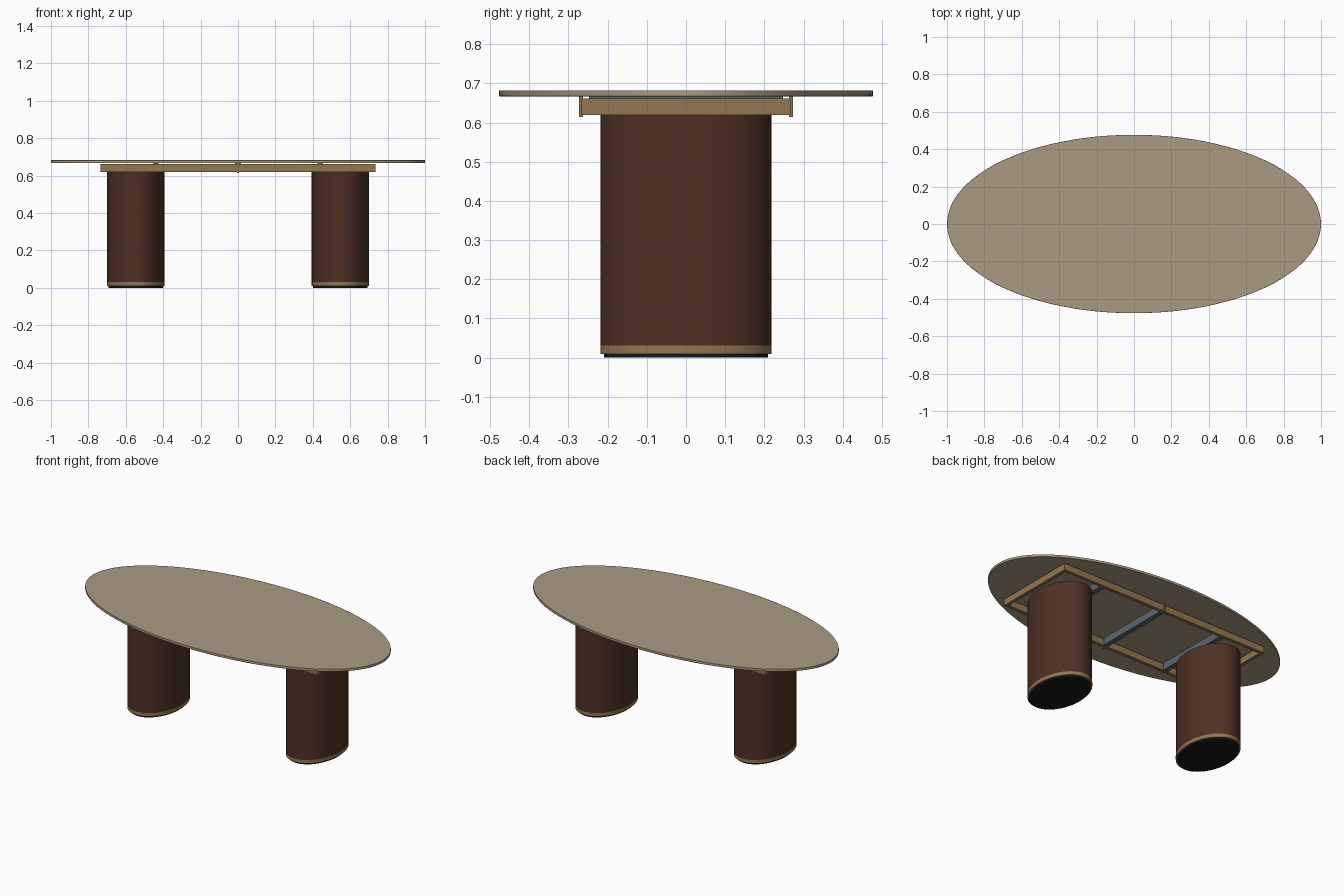
import bpy
import math

cube = bpy.data.objects.get("Cube")
if cube:
    bpy.data.objects.remove(cube, do_unlink=True)


def material(name, rgb):
    """Flat material from 0-255 display colour."""
    lin = [((c / 255 + 0.055) / 1.055) ** 2.4 for c in rgb] + [1.0]
    mat = bpy.data.materials.new(name)
    mat.use_nodes = True
    mat.diffuse_color = lin
    bsdf = mat.node_tree.nodes["Principled BSDF"]
    bsdf.inputs["Base Color"].default_value = lin
    bsdf.inputs["Roughness"].default_value = 0.6
    return mat


STONE = material("beige top", (170, 155, 131))
WOOD = material("dark brown wood", (78, 48, 37))
BRASS = material("tan brass", (146, 119, 82))
STEEL = material("grey steel", (92, 102, 108))
BLACK = material("black foot", (24, 24, 24))


def ellipse(name, x, rx, ry, z0, z1, mat, bevel=0.0):
    """Upright elliptical cylinder between two heights."""
    bpy.ops.mesh.primitive_cylinder_add(vertices=96, radius=1, depth=1,
                                        location=(x, 0, (z0 + z1) / 2))
    ob = bpy.context.object
    ob.name = name
    ob.scale = (rx, ry, z1 - z0)
    bpy.ops.object.transform_apply(location=False, rotation=False, scale=True)
    ob.data.materials.append(mat)
    if bevel:
        mod = ob.modifiers.new("edge", "BEVEL")
        mod.width = bevel
        mod.segments = 2
    bpy.ops.object.shade_smooth_by_angle(angle=math.radians(35))
    return ob


def box(name, centre, size, mat):
    bpy.ops.mesh.primitive_cube_add(size=1, location=centre)
    ob = bpy.context.object
    ob.name = name
    ob.scale = size
    bpy.ops.object.transform_apply(location=False, rotation=False, scale=True)
    ob.data.materials.append(mat)
    return ob


# Table top
ellipse("table_top", 0, 1.0, 0.477, 0.667, 0.682, STONE, 0.001)

# Pedestals with brass band and recessed foot
for side, s in (("left", 1), ("right", -1)):
    x = s * 0.547
    ellipse(side + "_pedestal", x, 0.153, 0.218, 0.03, 0.62, WOOD)
    ellipse(side + "_brass_band", x, 0.1535, 0.2185, 0.009, 0.031, BRASS)
    ellipse(side + "_foot", x, 0.145, 0.209, 0.0, 0.01, BLACK)

# Frame under the top
FX, FY, T = 0.735, 0.267, 0.02
Z, H = 0.64, 0.042
for side, s in (("left", 1), ("right", -1)):
    box(side + "_end_rail", (s * (FX - T / 2), 0, Z), (T, 2 * FY, H), BRASS)
for side, s in (("back", 1), ("front", -1)):
    box(side + "_long_rail", (0, s * (FY - T / 2), Z), (2 * (FX - T), T, H), BRASS)
    # Small joint clip at mid-length
    box(side + "_rail_clip", (0, s * (FY + 0.001), Z), (0.01, 0.01, 0.052), BRASS)

# Steel crossbars that carry the top
for name, x in (("left", 0.44), ("middle", 0), ("right", -0.44)):
    box(name + "_crossbar", (x, 0, 0.644), (0.03, 2 * (FY - T), 0.046), STEEL)
